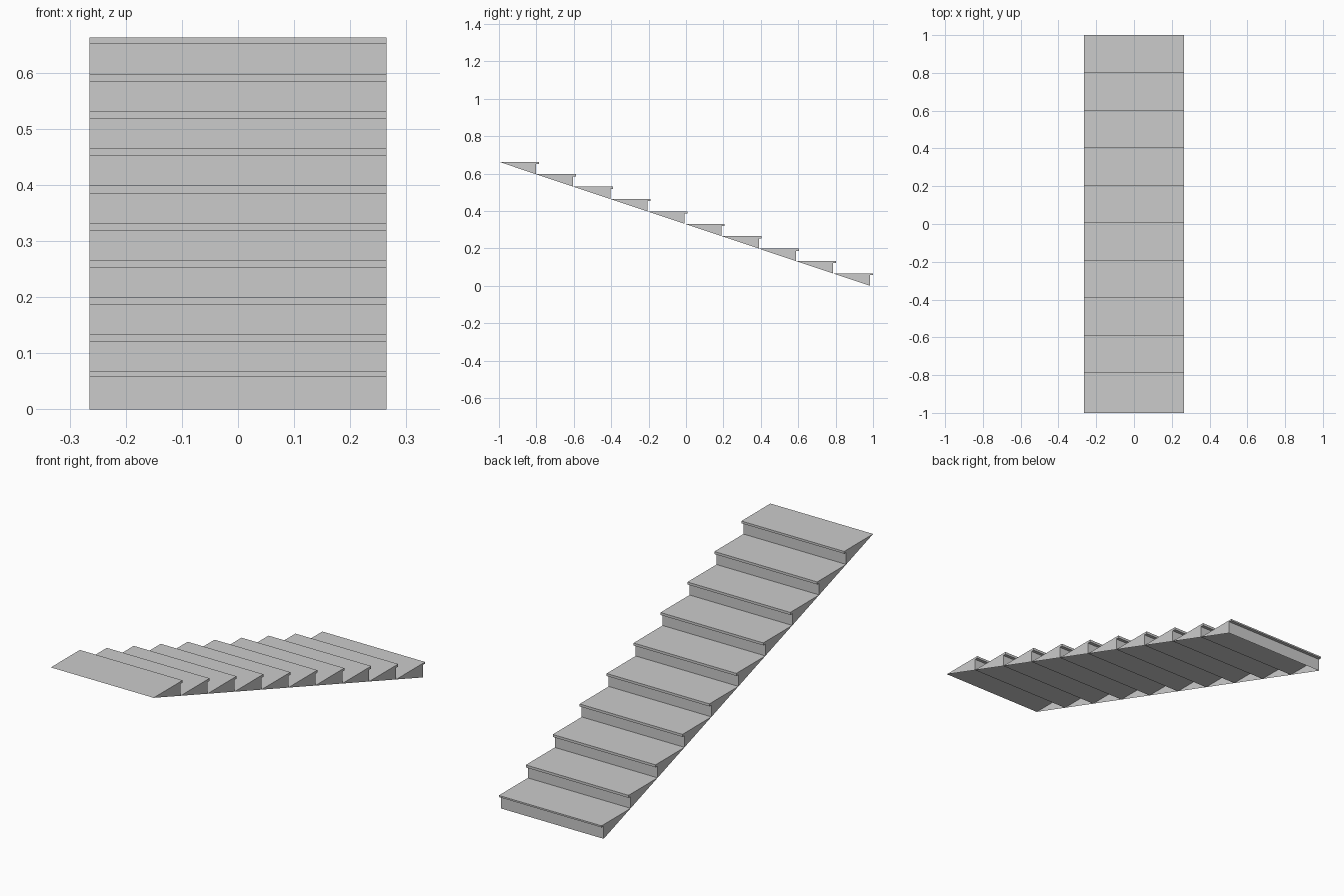
import bpy, bmesh

if "Cube" in bpy.data.objects:
    bpy.data.objects.remove(bpy.data.objects["Cube"])

STEPS = 10
HALF_W = 0.265      # half the stair width
HEIGHT = 0.663
LIP = 0.015         # nosing overhang
RUN = (2.0 - LIP) / STEPS
RISE = HEIGHT / STEPS


def make_step(i):
    y0, z = -1 + i * RUN, HEIGHT - i * RISE
    y1 = y0 + RUN
    nose = {0: 0.0105, STEPS - 1: 0.0075}.get(i, 0.0117)
    # side profile: tread tip, nosing top, nosing bottom, riser top, riser bottom
    profile = [(y0, z), (y1 + LIP, z), (y1 + LIP, z - nose),
               (y1, z - nose), (y1, z - RISE)]
    bm = bmesh.new()
    left = [bm.verts.new((-HALF_W, y, h)) for y, h in profile]
    right = [bm.verts.new((HALF_W, y, h)) for y, h in profile]
    # tread, nosing and riser sheets; the sloping underside stays open
    for k in range(len(profile) - 1):
        bm.faces.new((left[k], right[k], right[k + 1], left[k + 1]))
    # wedge-shaped side cheeks
    bm.faces.new(left)
    bm.faces.new(right[::-1])
    mesh = bpy.data.meshes.new(f"step_{i + 1}")
    bm.to_mesh(mesh)
    bm.free()
    obj = bpy.data.objects.new(f"step_{i + 1}", mesh)
    bpy.context.collection.objects.link(obj)


# flight of steps descending towards +y
for i in range(STEPS):
    make_step(i)
